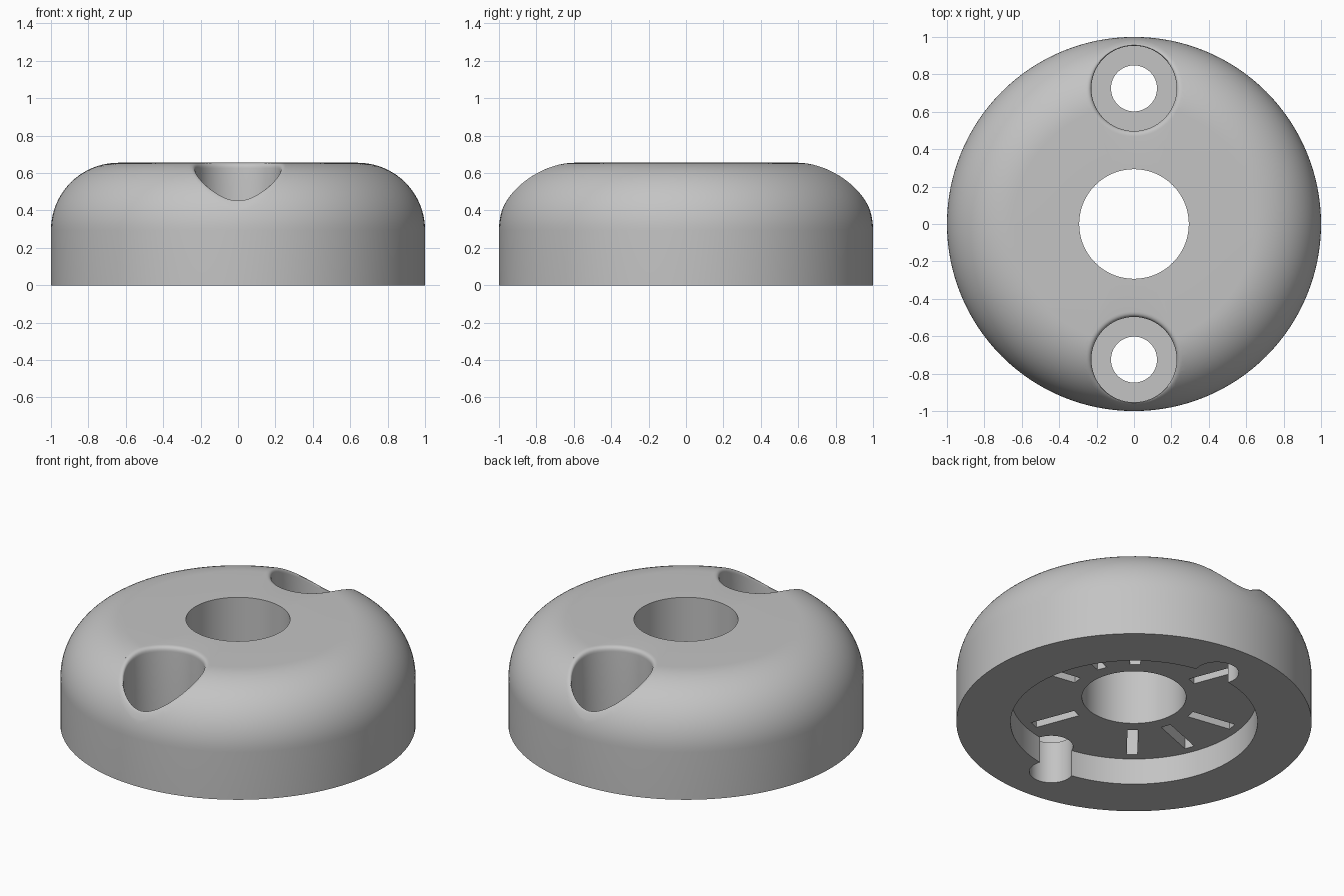
import bpy
import bmesh
from math import cos, sin, pi, sqrt, radians, hypot

cube = bpy.data.objects.get("Cube")
if cube:
    bpy.data.objects.remove(cube, do_unlink=True)

HEIGHT, ROUND = 0.655, 0.36
HOLE_R, RECESS_R, RECESS_Z = 0.293, 0.695, 0.163
SCREW_Y, SCREW_R, BORE_R, BORE_Z, LIP = 0.725, 0.123, 0.228, 0.26, 0.03

grey = bpy.data.materials.new("grey plastic")
grey.use_nodes = True
colour = (0.55, 0.55, 0.55, 1)
grey.diffuse_color = colour
grey.node_tree.nodes["Principled BSDF"].inputs["Base Color"].default_value = colour


def make(name, bm):
    bmesh.ops.recalc_face_normals(bm, faces=bm.faces)
    mesh = bpy.data.meshes.new(name)
    bm.to_mesh(mesh)
    bm.free()
    mesh.materials.append(grey)
    obj = bpy.data.objects.new(name, mesh)
    bpy.context.collection.objects.link(obj)
    return obj


def bridge(bm, a, b):
    n = len(a)
    for i in range(n):
        j = (i + 1) % n
        bm.faces.new((a[i], a[j], b[j], b[i]))


def loft(name, rings):
    """Closed solid through a stack of rings of points."""
    bm = bmesh.new()
    loops = [[bm.verts.new(p) for p in ring] for ring in rings]
    for a, b in zip(loops, loops[1:]):
        bridge(bm, a, b)
    bm.faces.new(loops[0])
    bm.faces.new(loops[-1])
    return make(name, bm)


def circle(r, y, z, n=64):
    return [(r * cos(2 * pi * i / n), y + r * sin(2 * pi * i / n), z) for i in range(n)]


def dome_height(x, y):
    over = max(0, hypot(x, y) - (1 - ROUND))
    return HEIGHT - ROUND + sqrt(max(0, ROUND ** 2 - over ** 2))


# Domed body with centre hole and underside recess, turned from one profile
profile = [(HOLE_R, RECESS_Z), (RECESS_R, RECESS_Z), (RECESS_R, 0), (1, 0)]
STEPS = 20
for i in range(STEPS + 1):
    a = pi / 2 * i / STEPS
    profile.append((1 - ROUND + ROUND * cos(a), HEIGHT - ROUND + ROUND * sin(a)))
profile.append((HOLE_R, HEIGHT))
bm = bmesh.new()
loops = [[bm.verts.new(p) for p in circle(r, 0, z, 128)] for r, z in profile]
for k, loop in enumerate(loops):
    bridge(bm, loop, loops[(k + 1) % len(loops)])
body = make("domed_body", bm)

cutters = []
for side, label in ((-1, "front"), (1, "back")):
    cy = side * SCREW_Y
    # Screw hole
    cutters.append(loft(label + "_screw_hole_cutter",
                        [circle(SCREW_R, cy, -0.1), circle(SCREW_R, cy, BORE_Z + 0.1)]))
    # Counterbore whose rounded lip follows the dome
    rings = [circle(BORE_R, cy, BORE_Z)]
    for k in range(7):
        t = k / 6
        ring = []
        for (x0, y0, _), (x1, y1, _) in zip(circle(BORE_R, cy, 0), circle(BORE_R + LIP, cy, 0)):
            inner, outer = dome_height(x0, y0), dome_height(x1, y1)
            z = (1 - t) ** 2 * (inner - LIP) + 2 * t * (1 - t) * inner + t * t * outer
            s = t * t
            ring.append((x0 + s * (x1 - x0), y0 + s * (y1 - y0), z))
        rings.append(ring)
    rings.append(circle(BORE_R + LIP, cy, 0.9))
    cutters.append(loft(label + "_counterbore_cutter", rings))

# Blind radial slots in the recess roof, repeated at half a turn
for base in (21, 51, 111, 171):
    for turn in (0, 180):
        a = radians(base + turn)
        corners = [(0.37, -0.03), (0.645, -0.03), (0.645, 0.03), (0.37, 0.03)]
        rings = [[(r * cos(a) - w * sin(a), r * sin(a) + w * cos(a), z) for r, w in corners]
                 for z in (0.1, 0.45)]
        cutters.append(loft("slot_cutter", rings))

bpy.ops.object.select_all(action="DESELECT")
bpy.context.view_layer.objects.active = body
body.select_set(True)
for cutter in cutters:
    cutter.hide_render = True
    mod = body.modifiers.new("cut", "BOOLEAN")
    mod.operation = "DIFFERENCE"
    mod.solver = "EXACT"
    mod.object = cutter
    bpy.ops.object.modifier_apply(modifier=mod.name)
    bpy.data.objects.remove(cutter, do_unlink=True)

bpy.ops.object.shade_smooth_by_angle(angle=radians(30))
